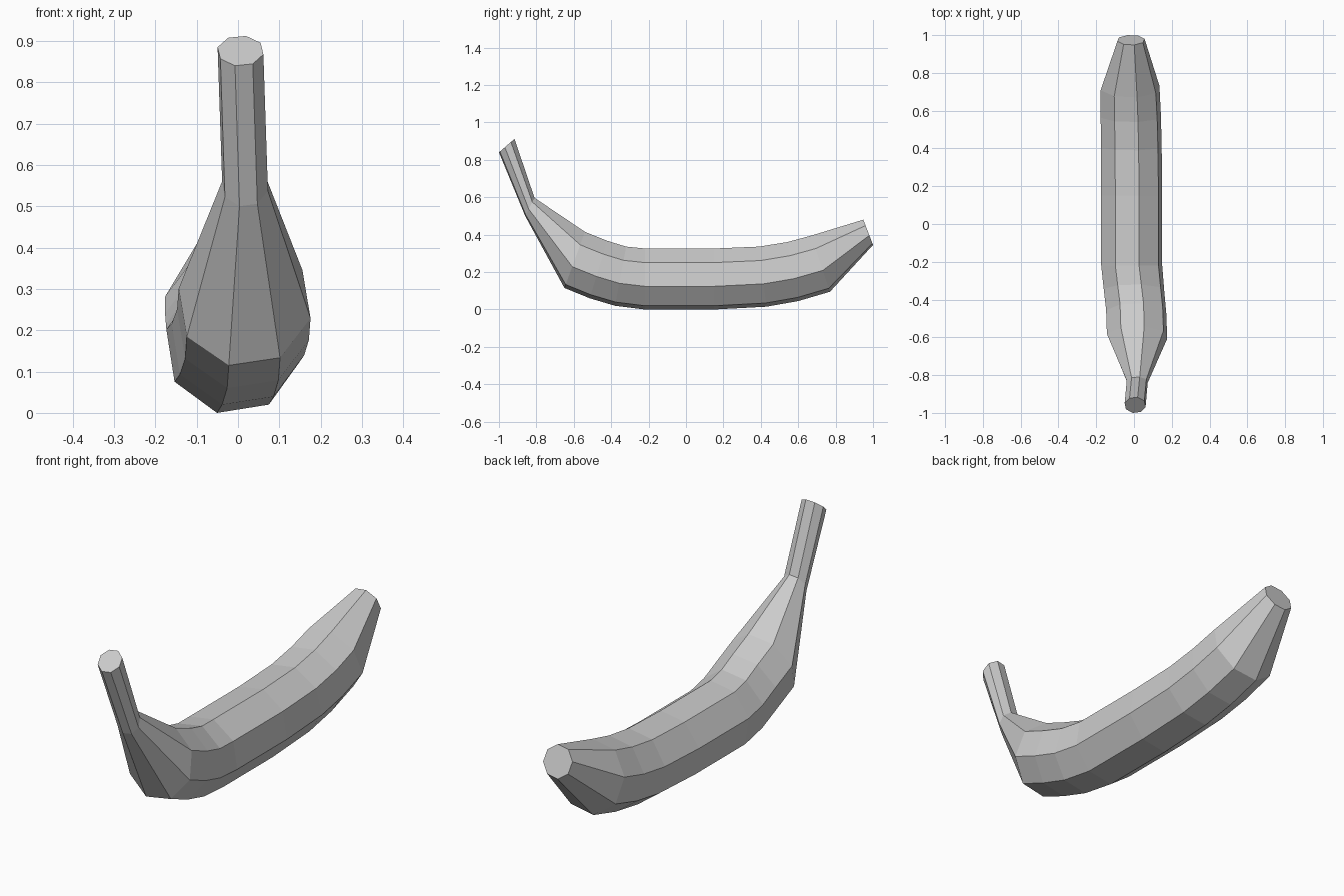
import bpy, bmesh, math

if "Cube" in bpy.data.objects:
    bpy.data.objects.remove(bpy.data.objects["Cube"])

# Rings along the fruit: centre x, radius in x, bottom point (y, z), top point (y, z)
RINGS = [
    (0.006, 0.057, (-1.00, 0.84), (-0.917, 0.912)),   # stem tip
    (0.017, 0.057, (-0.86, 0.50), (-0.81, 0.597)),    # stem base
    (0.016, 0.164, (-0.65, 0.115), (-0.54, 0.415)),   # shoulder
    (0.012, 0.164, (-0.515, 0.06), (-0.42, 0.367)),
    (0.000, 0.165, (-0.38, 0.02), (-0.32, 0.336)),
    (-0.012, 0.166, (-0.22, 0.00), (-0.22, 0.326)),   # straight belly
    (-0.012, 0.166, (0.15, 0.00), (0.15, 0.326)),
    (-0.014, 0.165, (0.43, 0.015), (0.39, 0.336)),
    (-0.017, 0.164, (0.60, 0.045), (0.54, 0.36)),
    (-0.021, 0.160, (0.77, 0.095), (0.67, 0.395)),
    (-0.016, 0.074, (1.00, 0.345), (0.948, 0.48)),    # blossom end
]
SIDES = 8
PHASE = math.radians(31.5)
PEAK = max(math.sin(PHASE + math.tau * i / SIDES) for i in range(SIDES))


def ring_verts(bm, cx, r, bottom, top):
    cy, cz = (bottom[0] + top[0]) / 2, (bottom[1] + top[1]) / 2
    uy, uz = (top[0] - bottom[0]) / 2 / PEAK, (top[1] - bottom[1]) / 2 / PEAK
    verts = []
    for i in range(SIDES):
        a = PHASE + math.tau * i / SIDES
        s = math.sin(a)
        verts.append(bm.verts.new((cx + r * math.cos(a), cy + uy * s, cz + uz * s)))
    return verts


# Octagonal skin lofted through the rings, with flat caps
bm = bmesh.new()
loops = [ring_verts(bm, *ring) for ring in RINGS]
for a, b in zip(loops, loops[1:]):
    for i in range(SIDES):
        j = (i + 1) % SIDES
        bm.faces.new((a[i], a[j], b[j], b[i]))
bm.faces.new(loops[0])
bm.faces.new(loops[-1])
bmesh.ops.recalc_face_normals(bm, faces=bm.faces)

mesh = bpy.data.meshes.new("banana")
bm.to_mesh(mesh)
bm.free()
bpy.context.collection.objects.link(bpy.data.objects.new("banana", mesh))
